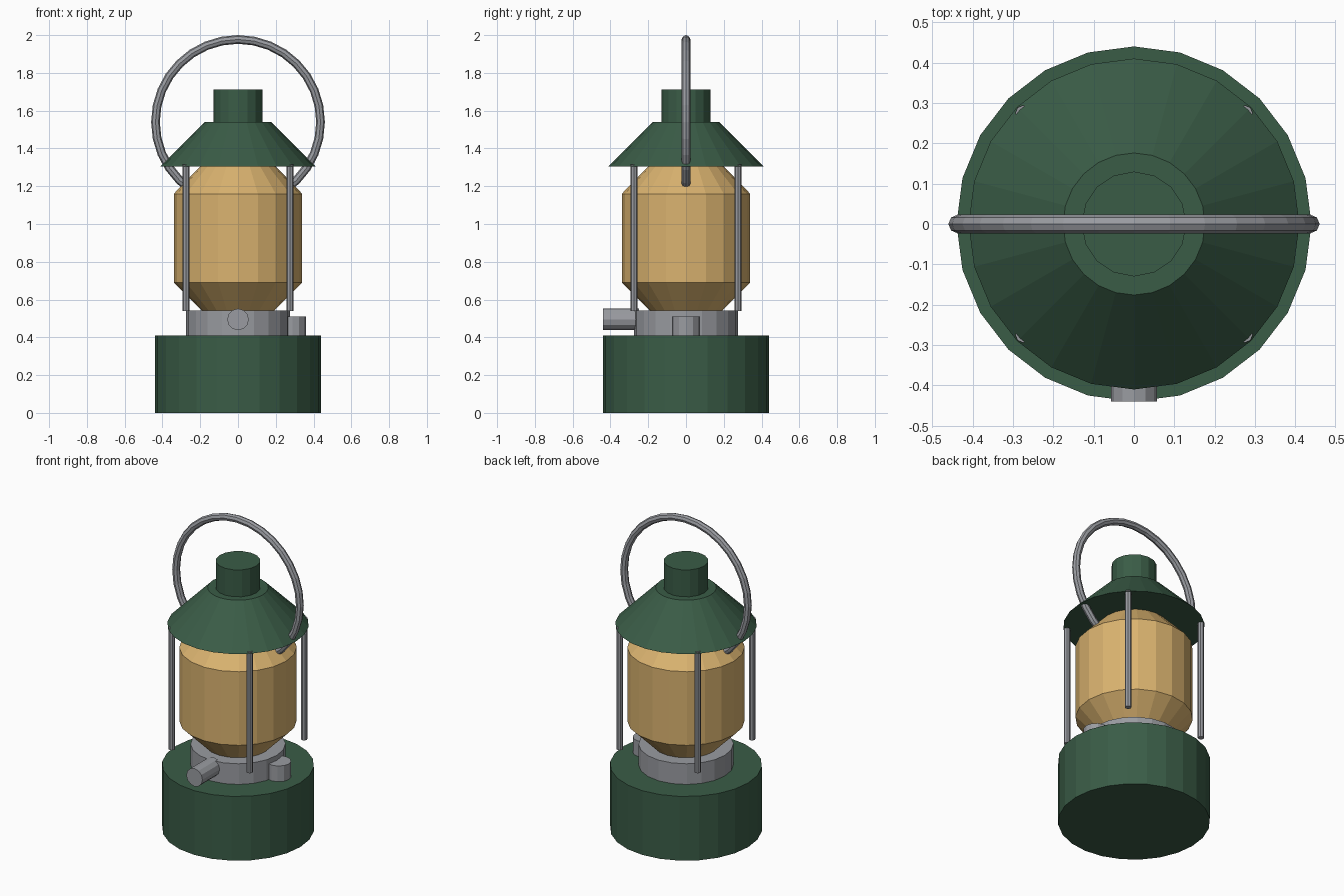
import bpy, math
from mathutils import Vector

cube = bpy.data.objects.get("Cube")
if cube:
    bpy.data.objects.remove(cube, do_unlink=True)


def material(name, rgb):
    m = bpy.data.materials.new(name)
    m.use_nodes = True
    colour = (*rgb, 1.0)
    m.diffuse_color = colour
    m.node_tree.nodes["Principled BSDF"].inputs["Base Color"].default_value = colour
    return m


green = material("dark green paint", (0.042, 0.107, 0.062))
steel = material("grey steel", (0.32, 0.33, 0.355))
amber = material("amber glass", (0.70, 0.45, 0.16))


def add_object(name, verts, faces, mat):
    mesh = bpy.data.meshes.new(name)
    mesh.from_pydata(verts, [], faces)
    mesh.materials.append(mat)
    obj = bpy.data.objects.new(name, mesh)
    bpy.context.collection.objects.link(obj)
    return obj


def lathe(name, profile, sides, mat, location=(0, 0, 0)):
    """Closed solid turned about z from (radius, height) points, bottom first."""
    verts, faces = [], []
    for r, z in profile:
        for i in range(sides):
            a = math.tau * i / sides
            verts.append((r * math.cos(a), r * math.sin(a), z))
    for k in range(len(profile) - 1):
        for i in range(sides):
            j = (i + 1) % sides
            lo, hi = k * sides, (k + 1) * sides
            faces.append((lo + i, lo + j, hi + j, hi + i))
    faces.append(tuple(reversed(range(sides))))
    top = (len(profile) - 1) * sides
    faces.append(tuple(range(top, top + sides)))
    obj = add_object(name, verts, faces, mat)
    obj.location = location
    return obj


# Fuel tank and burner collar
lathe("fuel_tank", [(0.44, 0), (0.44, 0.41)], 24, green)
lathe("burner_collar", [(0.275, 0.41), (0.275, 0.542)], 20, steel)

# Glass globe with tapered ends
lathe("glass_globe", [(0.19, 0.54), (0.34, 0.69), (0.34, 1.16), (0.195, 1.31)], 20, amber)

# Sloping hood and chimney
lathe("hood", [(0.41, 1.305), (0.176, 1.54)], 24, green)
lathe("chimney", [(0.13, 1.53), (0.13, 1.712)], 16, green)

# Four upright guard rods
for side, x in (("left", 0.275), ("right", -0.275)):
    for end, y in (("front", -0.275), ("back", 0.275)):
        lathe(f"{end}_{side}_guard_rod", [(0.019, 0.54), (0.019, 1.315)], 8, steel, (x, y, 0))

# Wick knob on the front, filler cap on the left
knob = lathe("wick_knob", [(0.057, 0), (0.057, 0.19)], 12, steel, (0, -0.25, 0.495))
knob.rotation_euler.x = math.pi / 2
lathe("filler_cap", [(0.072, 0.41), (0.072, 0.51)], 12, steel, (0.288, 0, 0))

# Ring handle passing through the hood and into the globe
bpy.ops.mesh.primitive_torus_add(
    major_segments=32, minor_segments=8, major_radius=0.437, minor_radius=0.023,
    location=(0, 0, 1.54), rotation=(math.pi / 2, 0, 0))
handle = bpy.context.object
handle.name = "ring_handle"
handle.data.materials.append(steel)
